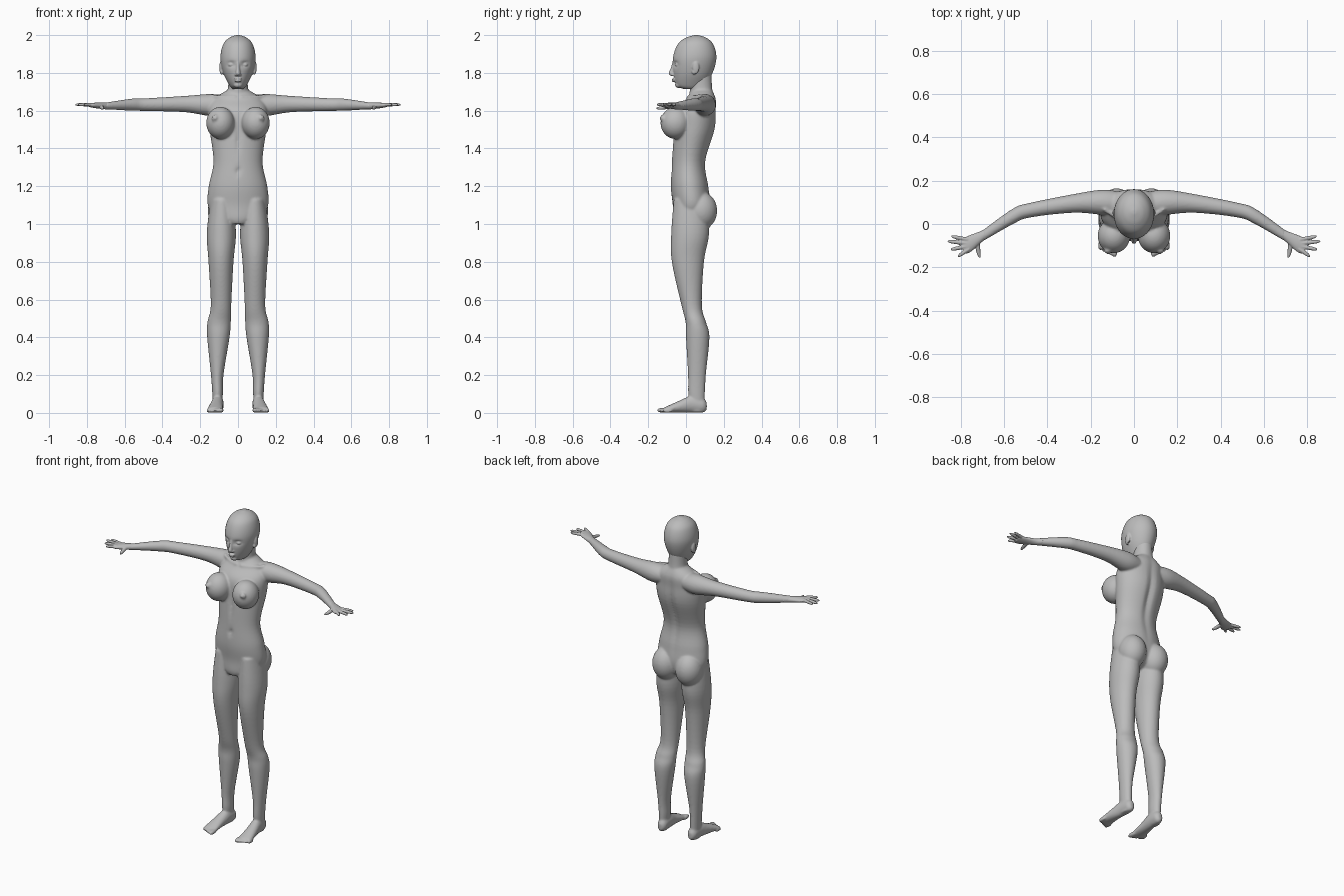
import bpy, bmesh, math
from mathutils import Vector, Matrix

cube = bpy.data.objects.get("Cube")
if cube:
    bpy.data.objects.remove(cube)

grey = bpy.data.materials.new("plain_grey")
grey.use_nodes = True
grey.diffuse_color = (0.5, 0.5, 0.5, 1)
grey.node_tree.nodes["Principled BSDF"].inputs["Base Color"].default_value = grey.diffuse_color

RING, STEPS = 56, 6
BOTH, MIDDLE = (1, -1), (1,)


def cut(x=0, y=0, z=0, wide=0, deep=None):
    """One cross-section: its centre and its two radii."""
    return Vector((x, y, z, wide, wide if deep is None else deep))


def spline(cuts):
    """Smooth run of cross-sections through the given ones."""
    last = len(cuts) - 1
    for i in range(last):
        before, start, end, after = (cuts[min(max(i + k, 0), last)] for k in (-1, 0, 1, 2))
        lean_in, lean_out = (end - before) / 2, (after - start) / 2
        for step in range(STEPS):
            t = step / STEPS
            ease = t * t * (3 - 2 * t)
            yield (start.lerp(end, ease) + lean_in * t * (1 - t) ** 2
                   - lean_out * t * t * (1 - t))
    yield cuts[last]


def loft(bm, axis, sides, *cuts):
    """Closed skin over cross-sections that all face along one axis."""
    across, along = [k for k in range(3) if k != axis]
    for side in sides:
        rings = []
        for section in spline(cuts):
            ring = []
            for n in range(RING):
                angle = math.tau * n / RING
                point = Vector(section[:3])
                point[across] += section[3] * math.cos(angle)
                point[along] += section[4] * math.sin(angle)
                point.x *= side
                ring.append(bm.verts.new(point))
            rings.append(ring)
        for low, high in zip(rings, rings[1:]):
            for n in range(RING):
                bm.faces.new((low[n - 1], low[n], high[n], high[n - 1]))
        bm.faces.new(rings[0])
        bm.faces.new(rings[-1])


def blob(bm, centre, radii, sides=BOTH):
    """Ellipsoid, mirrored unless it lies on the middle line."""
    for side in sides:
        place = Matrix.Translation((centre[0] * side, *centre[1:]))
        bmesh.ops.create_uvsphere(bm, u_segments=32, v_segments=20, radius=1,
                                  matrix=place @ Matrix.Diagonal((*radii, 1)))


def press(bm, centre, radii, depth):
    """Soft dent along y, on both sides alike."""
    for vert in bm.verts:
        offset = Vector((abs(vert.co.x), vert.co.y, vert.co.z)) - Vector(centre)
        vert.co.y += depth * math.exp(-sum((a / r) ** 2 for a, r in zip(offset, radii)))


def finish(name, bm, voxel, smooth):
    """Fuse the overlapping parts into one smooth skin."""
    bmesh.ops.recalc_face_normals(bm, faces=bm.faces[:])
    mesh = bpy.data.meshes.new(name)
    bm.to_mesh(mesh)
    bm.free()
    mesh.materials.append(grey)
    obj = bpy.data.objects.new(name, mesh)
    bpy.context.collection.objects.link(obj)
    fuse = obj.modifiers.new("fuse", 'REMESH')
    fuse.mode = 'VOXEL'
    fuse.voxel_size = voxel
    fuse.use_smooth_shade = True
    soften = obj.modifiers.new("soften", 'SMOOTH')
    soften.factor = 0.5
    soften.iterations = smooth


# Torso from crotch to collar
body = bmesh.new()
loft(body, 2, MIDDLE,
     cut(z=1, wide=.07, deep=.06),
     cut(z=1.03, y=.02, wide=.12, deep=.09),
     cut(z=1.1, y=.03, wide=.16, deep=.1),
     cut(z=1.2, y=.02, wide=.155, deep=.1),
     cut(z=1.33, y=.015, wide=.13, deep=.09),
     cut(z=1.5, y=.045, wide=.15, deep=.11),
     cut(z=1.6, y=.055, wide=.155, deep=.105),
     cut(z=1.66, y=.08, wide=.13, deep=.08),
     cut(z=1.71, y=.085, wide=.055))
# Neck
loft(body, 2, MIDDLE,
     cut(z=1.64, y=.085, wide=.07),
     cut(z=1.72, y=.08, wide=.053, deep=.06),
     cut(z=1.81, y=.075, wide=.052, deep=.06))

# Chest and seat
blob(body, (.093, -.055, 1.535), (.075, .08, .085))
blob(body, (.12, -.125, 1.56), (.02, .01, .02))
blob(body, (.12, -.135, 1.56), (.008, .008, .008))
blob(body, (.08, .08, 1.07), (.08, .085, .1))

# Spine groove, breastbone and navel
press(body, (0, .15, 1.42), (.02, .07, .2), -.016)
press(body, (0, -.07, 1.45), (.012, .05, .07), .01)
press(body, (0, -.08, 1.28), (.012, .04, .02), .012)

# Legs from ankle up to hip
loft(body, 2, BOTH,
     cut(z=.005, x=.11, y=.06, wide=.02, deep=.035),
     cut(z=.1, x=.108, y=.056, wide=.028, deep=.044),
     cut(z=.2, x=.11, y=.058, wide=.033, deep=.047),
     cut(z=.4, x=.104, y=.062, wide=.059, deep=.062),
     cut(z=.48, x=.1, y=.052, wide=.062, deep=.054),
     cut(z=.57, x=.09, y=.03, wide=.054),
     cut(z=.8, x=.09, y=.01, wide=.066, deep=.085),
     cut(z=.95, x=.088, y=.022, wide=.077, deep=.1),
     cut(z=1.13, x=.085, y=.025, wide=.06, deep=.09))

# Feet from heel to ball, then toes
loft(body, 1, BOTH,
     cut(y=.11, x=.105, z=.035, wide=.012, deep=.02),
     cut(y=.09, x=.105, z=.04, wide=.028, deep=.038),
     cut(y=.03, x=.108, z=.046, wide=.032, deep=.045),
     cut(y=-.03, x=.115, z=.034, wide=.036, deep=.033),
     cut(y=-.115, x=.122, z=.015, wide=.044, deep=.014))
for n in range(5):
    blob(body, (.089 + .017 * n, -.122 + .006 * n, .014 - .001 * n),
         (.009 if n else .013, .034 - .002 * n, .014 - .001 * n))

# Arms from shoulder to wrist
loft(body, 0, BOTH,
     cut(x=.07, y=.09, z=1.63, wide=.06, deep=.05),
     cut(x=.15, y=.1, z=1.63, wide=.058),
     cut(x=.28, y=.095, z=1.635, wide=.043),
     cut(x=.48, y=.064, z=1.632, wide=.034),
     cut(x=.56, y=.035, z=1.632, wide=.036, deep=.032),
     cut(x=.7, y=-.055, z=1.625, wide=.026, deep=.018))
# Collarbones
loft(body, 0, BOTH,
     cut(x=.015, y=.012, z=1.67, wide=.01),
     cut(x=.07, y=.028, z=1.67, wide=.01),
     cut(x=.14, y=.07, z=1.675, wide=.012))
finish("body", body, .006, 6)

# Head from chin to crown
head = bmesh.new()
loft(head, 2, MIDDLE,
     cut(z=1.715, y=.025, wide=.028, deep=.04),
     cut(z=1.735, y=.025, wide=.046, deep=.076),
     cut(z=1.8, y=.037, wide=.078, deep=.104),
     cut(z=1.88, y=.046, wide=.093, deep=.115),
     cut(z=1.95, y=.05, wide=.079, deep=.095),
     cut(z=1.985, y=.053, wide=.048, deep=.056),
     cut(z=2, y=.055, wide=.01))
press(head, (.036, -.06, 1.845), (.022, .04, .014), .014)

# Eyes
blob(head, (.036, -.042, 1.843), (.017, .0165, .011))
# Nose bridge, tip and nostrils
loft(head, 2, MIDDLE,
     cut(z=1.86, y=-.064, wide=.007),
     cut(z=1.825, y=-.07, wide=.009, deep=.011),
     cut(z=1.797, y=-.075, wide=.013, deep=.017),
     cut(z=1.784, y=-.07, wide=.012, deep=.01))
blob(head, (.011, -.07, 1.79), (.007, .009, .007))
# Lips and chin
for height, width in ((1.766, .022), (1.756, .019)):
    blob(head, (0, -.065, height), (width, .01, .005), MIDDLE)
blob(head, (0, -.038, 1.737), (.024, .02, .017), MIDDLE)
# Ears and lobes
blob(head, (.09, .052, 1.828), (.009, .018, .034))
blob(head, (.086, .042, 1.805), (.01, .011, .014))
finish("head", head, .004, 3)

# Fingers from little to index, each a knuckle and a tip seen from above
FINGERS = [(Vector(knuckle), Vector(tip)) for knuckle, tip in (
    ((.78, -.07), (.845, -.057)), ((.785, -.088), (.862, -.08)),
    ((.785, -.106), (.848, -.118)), ((.77, -.12), (.815, -.15)))]

for name, side in (("left_hand", 1), ("right_hand", -1)):
    hand = bmesh.new()
    # Wrist and palm
    loft(hand, 0, (side,),
         cut(x=.67, y=-.032, z=1.626, wide=.026, deep=.019),
         cut(x=.7, y=-.055, z=1.625, wide=.026, deep=.018),
         cut(x=.76, y=-.092, z=1.628, wide=.04, deep=.014),
         cut(x=.79, y=-.1, z=1.63, wide=.034, deep=.01))
    # Tapered fingers
    for knuckle, tip in FINGERS:
        reach = tip - knuckle
        slant = reach.length / reach.x
        sections = []
        for share, radius in ((-.2, .0095), (.4, .009), (.8, .0075), (1, .003)):
            spot = knuckle + reach * share
            sections.append(cut(spot.x, spot.y, 1.632, radius * slant, radius))
        loft(hand, 0, (side,), *sections)
    # Thumb
    loft(hand, 1, (side,),
         cut(y=-.07, x=.728, z=1.624, wide=.014, deep=.012),
         cut(y=-.135, x=.718, z=1.614, wide=.009),
         cut(y=-.156, x=.712, z=1.613, wide=.004))
    finish(name, hand, .003, 2)
